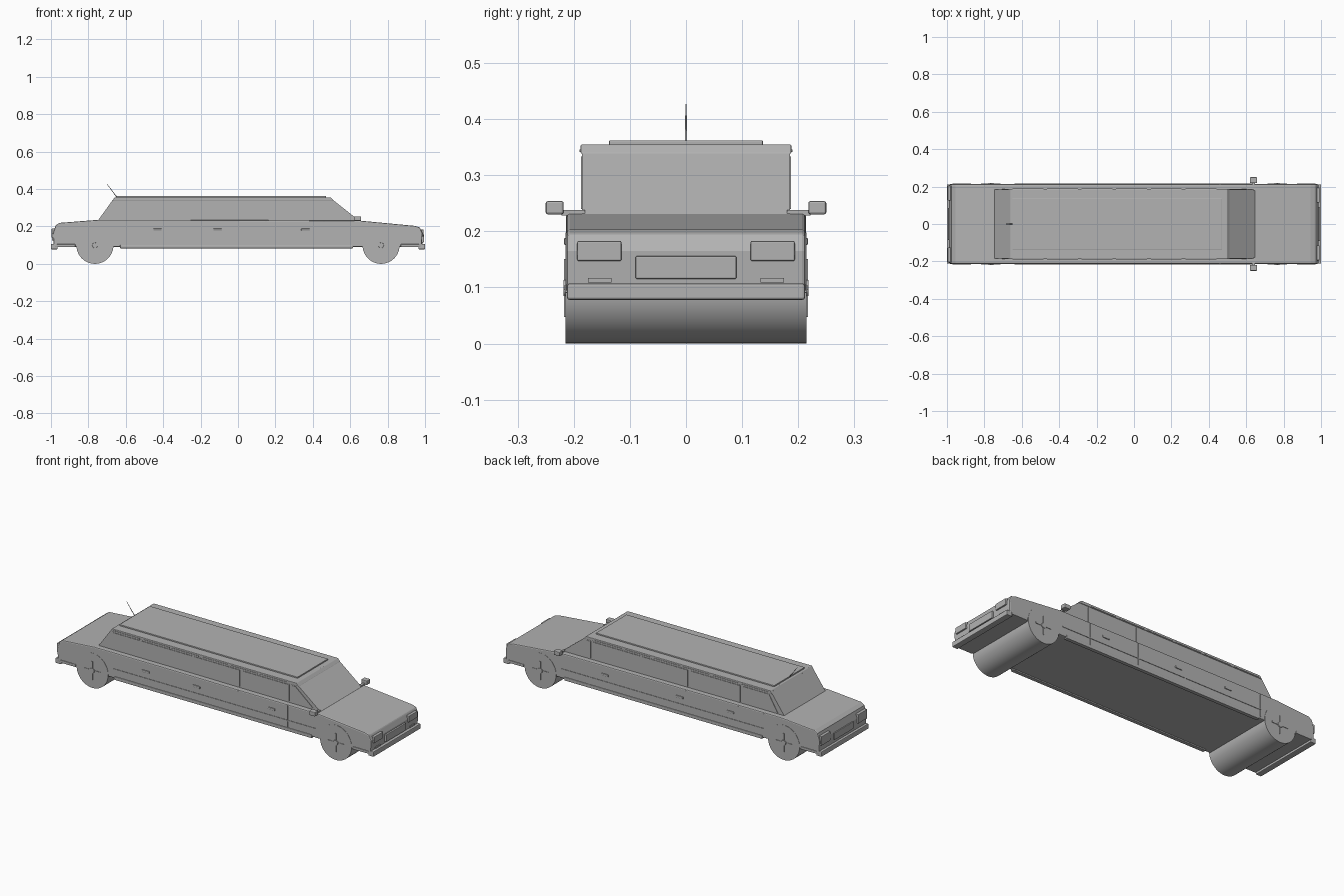
import bpy, bmesh, math
from mathutils import Vector

if "Cube" in bpy.data.objects:
    bpy.data.objects.remove(bpy.data.objects["Cube"])

GREY = bpy.data.materials.new("plain_grey")
GREY.diffuse_color = (0.45, 0.45, 0.45, 1)
GREY.use_nodes = True
GREY.node_tree.nodes["Principled BSDF"].inputs["Base Color"].default_value = GREY.diffuse_color


def finish(name, bm, bevel=0.0, segments=2):
    """Turn a bmesh into a named object with an optional edge bevel."""
    bmesh.ops.recalc_face_normals(bm, faces=bm.faces)
    mesh = bpy.data.meshes.new(name)
    bm.to_mesh(mesh)
    bm.free()
    mesh.materials.append(GREY)
    ob = bpy.data.objects.new(name, mesh)
    bpy.context.collection.objects.link(ob)
    if bevel:
        mod = ob.modifiers.new("bevel", 'BEVEL')
        mod.width, mod.segments = bevel, segments
        mod.limit_method = 'ANGLE'
        mod.angle_limit = math.radians(40)
    return ob


def prism(name, profile, y0, y1, bevel=0.0):
    """Extrude an (x, z) outline from y0 to y1."""
    bm = bmesh.new()
    a = [bm.verts.new((x, y0, z)) for x, z in profile]
    b = [bm.verts.new((x, y1, z)) for x, z in profile]
    n = len(profile)
    bm.faces.new(a)
    bm.faces.new(b[::-1])
    for i in range(n):
        bm.faces.new((a[i], b[i], b[(i + 1) % n], a[(i + 1) % n]))
    return finish(name, bm, bevel)


def box(name, x, y, z, bevel=0.0):
    return prism(name, [(x[0], z[0]), (x[1], z[0]), (x[1], z[1]), (x[0], z[1])],
                 y[0], y[1], bevel)


def rod(name, p, q, r0, r1, sides):
    p, q = Vector(p), Vector(q)
    bm = bmesh.new()
    bmesh.ops.create_cone(bm, cap_ends=True, segments=sides, radius1=r0,
                          radius2=r1, depth=(q - p).length)
    rot = (q - p).to_track_quat('Z', 'Y')
    for v in bm.verts:
        v.co = rot @ v.co + (p + q) / 2
    for f in bm.faces:
        f.smooth = len(f.verts) == 4
    return finish(name, bm)


def span(side, inner, outer):
    """Y range on one side of the car."""
    return sorted((side * inner, side * outer))


# Lower body with hood and boot
prism("body", [(-0.985, 0.09), (0.982, 0.09), (0.986, 0.165), (0.972, 0.195),
               (0.945, 0.203), (0.65, 0.231), (-0.3, 0.235), (-0.75, 0.235),
               (-0.955, 0.219), (-0.975, 0.205), (-0.988, 0.165)],
      -0.213, 0.213, 0.006)

# Cabin, roof rim and raised roof panel
prism("cabin", [(-0.75, 0.23), (0.655, 0.225), (0.50, 0.348), (-0.665, 0.348)],
      -0.185, 0.185)
prism("roof", [(-0.672, 0.338), (0.513, 0.338), (0.497, 0.355), (-0.66, 0.355)],
      -0.188, 0.188, 0.003)
box("roof_panel", (-0.65, 0.47), (-0.137, 0.137), (0.353, 0.362), 0.002)

# Window edges and door seams share these positions
SEAMS = (-0.48, -0.15, 0.15, 0.46)
for s in (-1, 1):
    # Side windows: slanted ends, upright dividers
    stops = (-0.715,) + SEAMS + (0.61,)
    tops = (-0.66,) + SEAMS + (0.50,)
    for i in range(5):
        g0, g1 = 0.008, 0.008
        prism("side_window", [(stops[i] + g0, 0.24), (stops[i + 1] - g1, 0.24),
                              (tops[i + 1] - g1, 0.333), (tops[i] + g0, 0.333)],
              *span(s, 0.18, 0.1875))
    # Drip rails above the windows
    for i in range(6):
        x = -0.65 + i * 0.185
        box("drip_rail", (x, x + 0.165), span(s, 0.184, 0.190), (0.341, 0.346))
    # Door seams and lower trim line
    for x in SEAMS + (-0.64,):
        box("door_seam", (x - 0.002, x + 0.002), span(s, 0.21, 0.2142), (0.1, 0.228))
    box("side_trim", (-0.64, 0.64), span(s, 0.21, 0.2155), (0.139, 0.145))
    # Door handles
    for x in (-0.43, -0.11, 0.36):
        box("door_handle", (x - 0.022, x + 0.022), span(s, 0.21, 0.2175),
            (0.176, 0.188), 0.002)
    # Sill under the doors
    box("sill", (-0.63, 0.615), span(s, 0.195, 0.2165), (0.083, 0.102), 0.003)
    # Mirror and its arm
    box("mirror", (0.62, 0.658), span(s, 0.218, 0.25), (0.23, 0.254), 0.004)
    box("mirror_arm", (0.632, 0.646), span(s, 0.18, 0.222), (0.228, 0.238))
    # Head lamps, indicators and tail lamps
    box("head_lamp", (0.975, 0.993), span(s, 0.115, 0.194), (0.147, 0.183), 0.003)
    box("indicator", (0.975, 0.988), span(s, 0.133, 0.175), (0.109, 0.117))
    box("tail_lamp", (-0.996, -0.975), span(s, 0.125, 0.205), (0.138, 0.19), 0.003)

# Grille and rear number plate
box("grille", (0.975, 0.995), (-0.09, 0.09), (0.115, 0.156), 0.003)
box("rear_plate", (-0.994, -0.975), (-0.085, 0.085), (0.125, 0.165), 0.002)

# Bumpers with ends wrapping round towards the wheels
for e in (-1, 1):
    box("bumper", sorted((e * 0.965, e * 1.0)), (-0.212, 0.212), (0.078, 0.107), 0.004)
    for s in (-1, 1):
        box("bumper_side", sorted((e * 0.87, e * 0.97)), span(s, 0.205, 0.216),
            (0.09, 0.105), 0.002)

# Wheel drums running the full width, with hubs and cross spokes
for x in (-0.765, 0.765):
    rod("wheel", (x, -0.2145, 0.099), (x, 0.2145, 0.099), 0.099, 0.099, 48)
    for s in (-1, 1):
        rod("hub", (x, s * 0.21, 0.099), (x, s * 0.2185, 0.099), 0.016, 0.014, 16)
        y = span(s, 0.212, 0.217)
        for d in (-1, 1):
            a, b = sorted((d * 0.012, d * 0.052))
            box("spoke", (x + a, x + b), y, (0.095, 0.103))
            box("spoke", (x - 0.004, x + 0.004), y, (0.099 + a, 0.099 + b))

# Aerial leaning back from the rear of the roof
rod("aerial", (-0.648, 0, 0.357), (-0.70, 0, 0.426), 0.0022, 0.001, 8)
